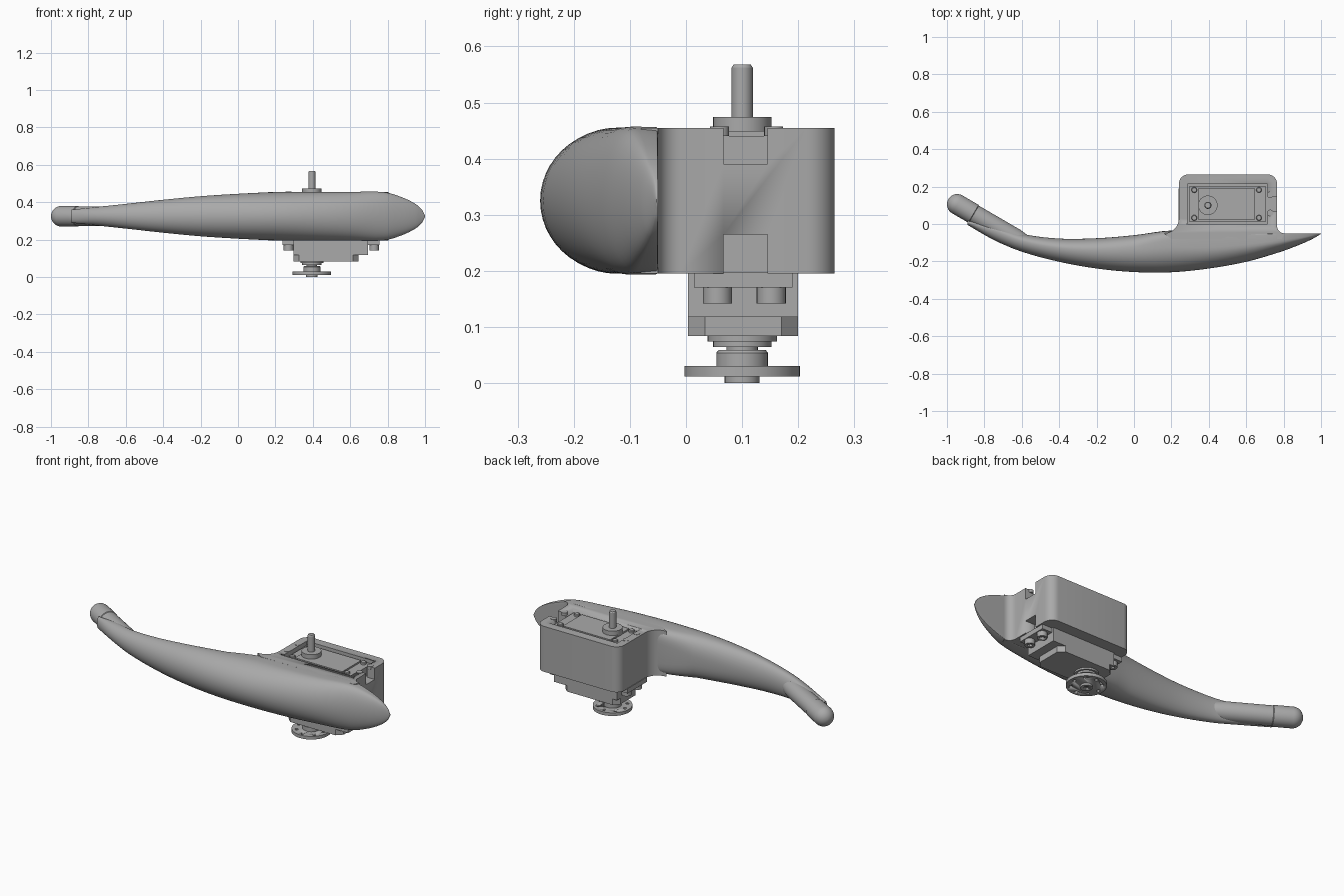
import bpy, bmesh
from math import sin, cos, pi, radians, copysign
from mathutils import Vector

if "Cube" in bpy.data.objects:
    bpy.data.objects.remove(bpy.data.objects["Cube"])

GREY = (0.4, 0.4, 0.4, 1)
mat = bpy.data.materials.new("plain_grey")
mat.use_nodes = True
mat.diffuse_color = GREY
mat.node_tree.nodes["Principled BSDF"].inputs["Base Color"].default_value = GREY

MID = 0.325           # height of the arm's centre line
SX, SY = 0.395, 0.1   # servo output axis


def finish(name, bm, angle=30):
    bmesh.ops.recalc_face_normals(bm, faces=bm.faces)
    mesh = bpy.data.meshes.new(name)
    bm.to_mesh(mesh)
    bm.free()
    mesh.materials.append(mat)
    ob = bpy.data.objects.new(name, mesh)
    bpy.context.collection.objects.link(ob)
    bpy.ops.object.select_all(action='DESELECT')
    ob.select_set(True)
    bpy.context.view_layer.objects.active = ob
    bpy.ops.object.shade_smooth_by_angle(angle=radians(angle))
    return ob


def loft(name, rings, angle=30):
    bm = bmesh.new()
    loops = [[bm.verts.new(p) for p in ring] for ring in rings]
    n = len(loops[0])
    for a, b in zip(loops, loops[1:]):
        for i in range(n):
            j = (i + 1) % n
            bm.faces.new((a[i], a[j], b[j], b[i]))
    bm.faces.new(loops[0])
    bm.faces.new(loops[-1])
    return finish(name, bm, angle)


def prism(name, outline, z0, z1):
    return loft(name, [[(x, y, z) for x, y in outline] for z in (z0, z1)])


def box(name, x0, x1, y0, y1, z0, z1):
    return prism(name, [(x0, y0), (x1, y0), (x1, y1), (x0, y1)], z0, z1)


def turned(name, x, y, profile, n=32):
    """Solid of revolution about a vertical axis from (radius, z) pairs."""
    return loft(name, [[(x + r * cos(2 * pi * i / n), y + r * sin(2 * pi * i / n), z)
                        for i in range(n)] for r, z in profile])


def arc(cx, cy, r, a0, a1, n=8):
    return [(cx + r * cos(radians(a0 + (a1 - a0) * i / n)),
             cy + r * sin(radians(a0 + (a1 - a0) * i / n))) for i in range(n + 1)]


def cut(target, cutter):
    mod = target.modifiers.new("cut", 'BOOLEAN')
    mod.operation = 'DIFFERENCE'
    mod.solver = 'EXACT'
    mod.object = cutter
    bpy.context.view_layer.objects.active = target
    bpy.ops.object.modifier_apply(modifier=mod.name)
    bpy.data.objects.remove(cutter)


# Curved arm: x, front y, back y, half height, squareness of the back
stations = [Vector(s) for s in (
    (-0.89, -0.005, 0.02, 0.035, 2), (-0.75, -0.085, 0.0, 0.05, 2),
    (-0.6, -0.148, -0.052, 0.066, 2), (-0.4, -0.202, -0.078, 0.088, 2),
    (-0.2, -0.238, -0.076, 0.107, 2.2), (0, -0.257, -0.06, 0.12, 2.6),
    (0.2, -0.258, -0.035, 0.129, 5), (0.4, -0.238, -0.05, 0.13, 14),
    (0.6, -0.202, -0.05, 0.13, 20), (0.78, -0.15, -0.05, 0.129, 30),
    (0.88, -0.113, -0.05, 0.1, 30), (0.95, -0.082, -0.05, 0.065, 30),
    (0.985, -0.062, -0.05, 0.033, 30), (1.0, -0.053, -0.05, 0.004, 30))]


def section(s, n=48):
    x, yf, yb, h, power = s
    ym = yf + 0.6 * (yb - yf)
    ring = []
    for i in range(n):
        c, d = cos(2 * pi * i / n), sin(2 * pi * i / n)
        p = 2 / power if c > 0 else 1
        reach = (yb - ym) if c > 0 else (ym - yf)
        ring.append((x, ym + reach * copysign(abs(c) ** p, c),
                     MID + h * copysign(abs(d) ** p, d)))
    return ring


rings = []
for k in range(len(stations) - 1):
    a, b = stations[k], stations[k + 1]
    before = stations[max(k - 1, 0)]
    after = stations[min(k + 2, len(stations) - 1)]
    for step in range(4):
        t = step / 4
        mixed = a.lerp(b, t)
        # smooth bend through neighbouring stations, scaled by their spacing
        span = b[0] - a[0]
        ma = (b - before) * (span / (b[0] - before[0]))
        mb = (after - a) * (span / (after[0] - a[0]))
        smooth = (a * (2*t**3 - 3*t**2 + 1) + ma * (t**3 - 2*t**2 + t)
                  + b * (3*t**2 - 2*t**3) + mb * (t**3 - t**2))
        smooth[4] = mixed[4]
        rings.append(section(smooth))
rings.append(section(stations[-1]))
loft("curved_arm", rings, 40)

# Round foot: rod and domed cap along a slanted axis
axis = Vector((-0.86, 0.5, 0)).normalized()
side = Vector((0.5, 0.86, 0)).normalized()
end = Vector((-0.945, 0.105, MID))


def rod(name, profile, n=32):
    loft(name, [[end + axis * d + r * (side * cos(2 * pi * i / n)
                 + Vector((0, 0, sin(2 * pi * i / n)))) for i in range(n)]
                for d, r in profile], 40)


rod("foot_rod", [(-0.42, 0.045), (-0.36, 0.052), (-0.1, 0.052)])
dome = [(0.055 * sin(radians(a)), 0.055 * cos(radians(a))) for a in range(0, 90, 11)]
rod("foot_cap", [(-0.105, 0.05), (-0.1, 0.055)] + dome)

# Servo housing, blended into the arm with concave corners
outline = (arc(0.16, 0.03, 0.08, -90, 0) + arc(0.29, 0.215, 0.05, 180, 90)
           + arc(0.715, 0.215, 0.05, 90, 0) + arc(0.805, -0.01, 0.04, 180, 270)
           + [(0.79, -0.08), (0.2, -0.08)])
housing = prism("servo_housing", outline, 0.195, 0.455)
cut(housing, box("pocket", 0.285, 0.715, 0.0, 0.215, 0.39, 0.5))
for z0, z1 in ((0.39, 0.5), (0.15, 0.265)):
    cut(housing, box("slot", 0.705, 0.8, 0.067, 0.145, z0, z1))

# Servo lid with corner screws
box("servo_lid", 0.297, 0.703, 0.011, 0.204, 0.385, 0.44)
box("lid_panel", 0.345, 0.645, 0.022, 0.193, 0.44, 0.449)
for x in (0.322, 0.668):
    for y in (0.033, 0.182):
        turned("lid_screw", x, y, [(0.015, 0.43), (0.015, 0.45), (0.012, 0.453)], 16)

# Servo case below the housing
box("servo_case", 0.297, 0.695, 0.004, 0.2, 0.118, 0.2)
b = 0.03
prism("servo_gear_cover", [(0.297 + b, 0.004), (0.645 - b, 0.004), (0.645, 0.004 + b),
                           (0.645, 0.2 - b), (0.645 - b, 0.2), (0.297 + b, 0.2),
                           (0.297, 0.2 - b), (0.297, 0.004 + b)], 0.084, 0.118)

# Mounting ears with bolts below and screw tips above
for x0, x1, bx in ((0.237, 0.3, 0.27), (0.69, 0.757, 0.728)):
    box("mounting_ear", x0, x1, 0.014, 0.19, 0.17, 0.197)
    for y in (0.056, 0.152):
        bolt = turned("mounting_bolt", bx, y, [(0.026, 0.142), (0.026, 0.172)], 24)
        cut(bolt, turned("socket", bx, y, [(0.013, 0.13), (0.013, 0.157)], 6))
        turned("screw_tip", bx, y + 0.004, [(0.017, 0.44), (0.017, 0.457)], 16)

# Output shaft and horn
turned("output_collar", SX, SY, [(0.062, 0.088), (0.062, 0.074), (0.052, 0.074),
                                 (0.052, 0.064), (0.028, 0.064), (0.028, 0.055)])
turned("horn_hub", SX, SY, [(0.042, 0.059), (0.046, 0.054), (0.046, 0.028)])
horn = turned("horn_disc", SX, SY, [(0.103, 0.03), (0.103, 0.012)], 48)
for i in range(8):
    a = 2 * pi * i / 8
    cut(horn, turned("hole", SX + 0.078 * cos(a), SY + 0.078 * sin(a),
                     [(0.009, 0.0), (0.009, 0.05)], 12))
screw = turned("horn_screw", SX, SY, [(0.031, 0.015), (0.031, 0.0)])
cut(screw, turned("socket", SX, SY, [(0.014, -0.01), (0.014, 0.008)], 6))

# Idler pivot on top
turned("pivot_collar", SX, SY, [(0.052, 0.44), (0.052, 0.474)])
turned("pivot_pin", SX, SY, [(0.019, 0.47), (0.019, 0.562), (0.015, 0.568)])
